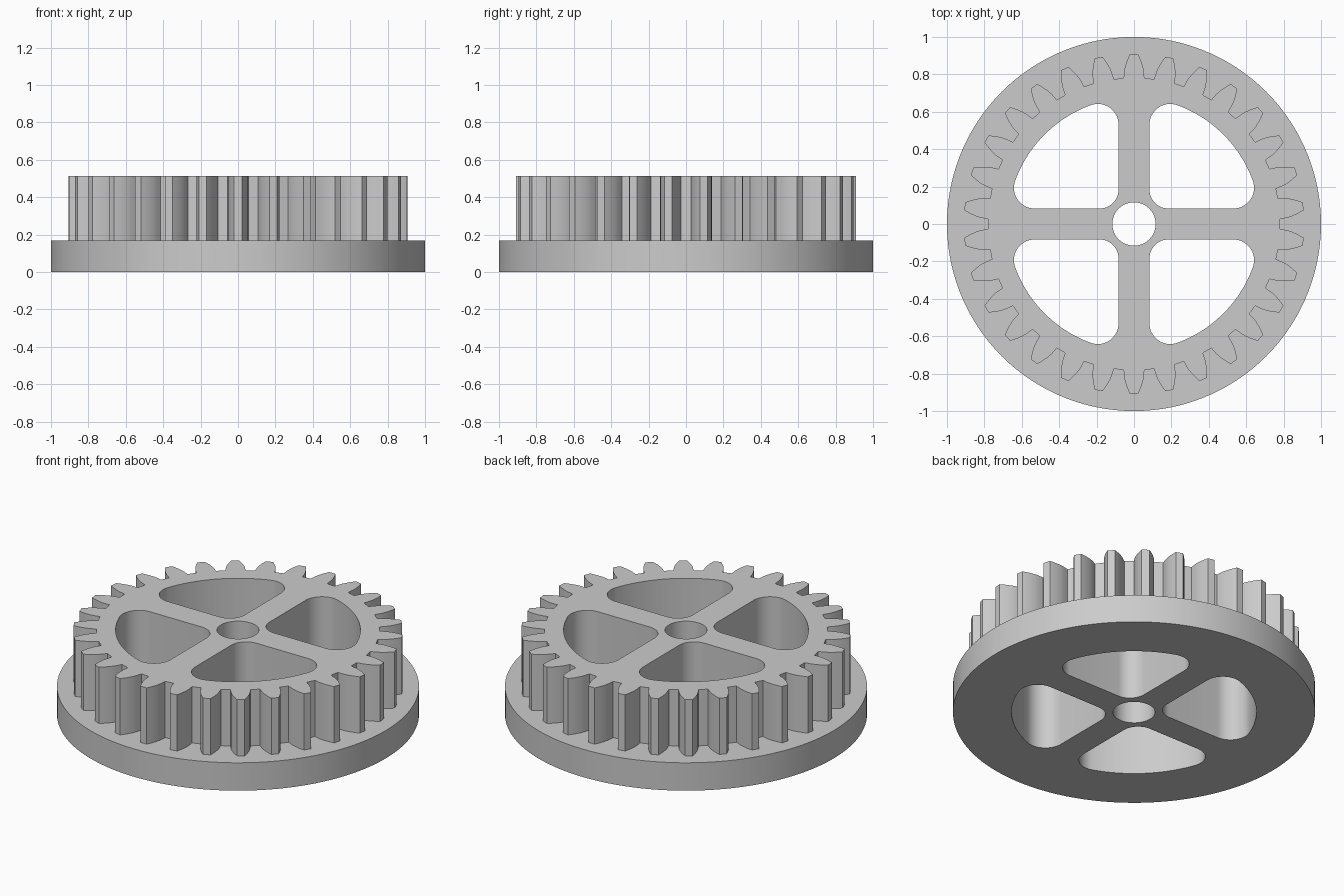
import bpy
import bmesh
from math import sin, cos, tan, acos, atan2, pi, sqrt, radians

cube = bpy.data.objects.get("Cube")
if cube:
    bpy.data.objects.remove(cube, do_unlink=True)

TEETH = 30
MODULE = 0.91 / (TEETH / 2 + 1)
OUTER_R = 0.91
PITCH_R = MODULE * TEETH / 2
ROOT_R = PITCH_R - 1.25 * MODULE
PRESSURE = radians(20)
BASE_R = PITCH_R * cos(PRESSURE)
SPOKE_HALF = 0.083
WINDOW_R = 0.676

grey = bpy.data.materials.new("plain grey")
grey.use_nodes = True
grey.diffuse_color = (0.6, 0.6, 0.6, 1)
grey.node_tree.nodes["Principled BSDF"].inputs["Base Color"].default_value = (0.6, 0.6, 0.6, 1)


def arc(cx, cy, r, start, end, steps):
    return [(cx + r * cos(start + (end - start) * i / steps),
             cy + r * sin(start + (end - start) * i / steps)) for i in range(steps + 1)]


def circle(r, steps):
    return arc(0, 0, r, 0, 2 * pi, steps)[:-1]


# Tooth outline with involute flanks
def gear_outline():
    def half_angle(r):
        a = acos(min(1, BASE_R / r))
        return pi / TEETH / 2 + tan(PRESSURE) - PRESSURE - (tan(a) - a)

    radii = [BASE_R + (OUTER_R - BASE_R) * i / 6 for i in range(7)]
    flank = [(ROOT_R, half_angle(BASE_R) + 0.004)] + [(r, half_angle(r)) for r in radii]
    tooth = [(r, -a) for r, a in flank] + [(r, a) for r, a in reversed(flank)]
    return [(r * cos(a + c), r * sin(a + c))
            for c in (pi / 2 + 2 * pi * i / TEETH for i in range(TEETH)) for r, a in tooth]


# Rounded quarter window between two spokes, turned by quarter turns
def window(turn, corner=0.11, inner=0.10):
    a = SPOKE_HALF + corner
    b = sqrt((WINDOW_R - corner) ** 2 - a ** 2)
    low, high = atan2(a, b), atan2(b, a)
    c = SPOKE_HALF + inner
    pts = (arc(c, c, inner, 1.5 * pi, pi, 10)
           + arc(a, b, corner, pi, high, 14)
           + arc(0, 0, WINDOW_R, high, low, 20)[1:-1]
           + arc(b, a, corner, low, -pi / 2, 14))
    s, k = sin(turn), cos(turn)
    return [(x * k - y * s, x * s + y * k) for x, y in pts]


# Extrude an outline with holes into a solid plate
def plate(name, outlines, bottom, top):
    curve = bpy.data.curves.new(name, "CURVE")
    curve.dimensions = "2D"
    curve.fill_mode = "BOTH"
    curve.extrude = (top - bottom) / 2
    for pts in outlines:
        spline = curve.splines.new("POLY")
        spline.points.add(len(pts) - 1)
        for point, (x, y) in zip(spline.points, pts):
            point.co = (x, y, 0, 1)
        spline.use_cyclic_u = True
    obj = bpy.data.objects.new(name, curve)
    obj.location.z = (top + bottom) / 2
    bpy.context.collection.objects.link(obj)
    bpy.ops.object.select_all(action="DESELECT")
    obj.select_set(True)
    bpy.context.view_layer.objects.active = obj
    bpy.ops.object.convert(target="MESH")
    obj = bpy.context.view_layer.objects.active
    bm = bmesh.new()
    bm.from_mesh(obj.data)
    bmesh.ops.remove_doubles(bm, verts=bm.verts, dist=0.0001)
    bmesh.ops.recalc_face_normals(bm, faces=bm.faces)
    bm.to_mesh(obj.data)
    bm.free()
    obj.data.materials.clear()
    obj.data.materials.append(grey)
    bpy.ops.object.shade_smooth_by_angle(angle=radians(25))


holes = [circle(0.116, 48)] + [window(q * pi / 2) for q in range(4)]
plate("base_flange", [circle(1, 120)] + holes, 0, 0.17)
plate("toothed_wheel", [gear_outline()] + holes, 0.17, 0.513)
